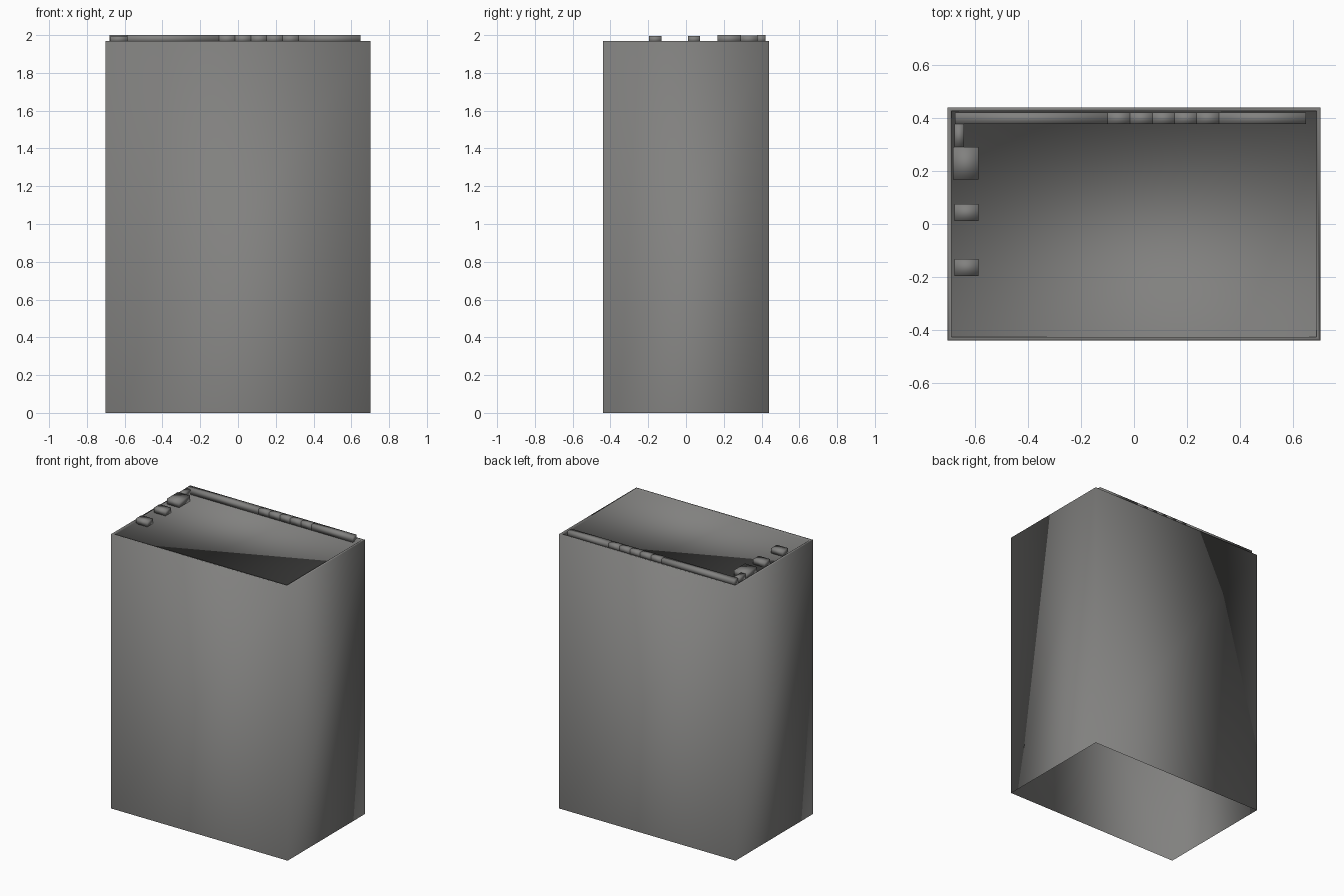
import bpy, bmesh

if "Cube" in bpy.data.objects:
    bpy.data.objects.remove(bpy.data.objects["Cube"])

grey = bpy.data.materials.new("warm grey")
grey.diffuse_color = (0.22, 0.218, 0.212, 1)
grey.use_nodes = True
grey.node_tree.nodes["Principled BSDF"].inputs["Base Color"].default_value = grey.diffuse_color


def finish(name, bm):
    me = bpy.data.meshes.new(name)
    bm.to_mesh(me)
    bm.free()
    me.materials.append(grey)
    for p in me.polygons:
        p.use_smooth = True
    ob = bpy.data.objects.new(name, me)
    bpy.context.collection.objects.link(ob)


def ring(bm, x, y, z):
    return [bm.verts.new((sx * x, sy * y, z))
            for sx, sy in ((-1, -1), (1, -1), (1, 1), (-1, 1))]


def block(name, x0, x1, y0, y1, z1, z0=1.96):
    bm = bmesh.new()
    bmesh.ops.create_cube(bm, size=1)
    for v in bm.verts:
        v.co = (x0 if v.co.x < 0 else x1, y0 if v.co.y < 0 else y1,
                z0 if v.co.z < 0 else z1)
    finish(name, bm)


# Cabinet shell: open underneath, thin rim and shallow recessed top
bm = bmesh.new()
rings = [ring(bm, 0.702, 0.439, 0), ring(bm, 0.702, 0.439, 1.97),
         ring(bm, 0.687, 0.425, 1.97), ring(bm, 0.687, 0.425, 1.96)]
for a, b in zip(rings, rings[1:]):
    for i in range(4):
        j = (i + 1) % 4
        bm.faces.new((a[i], a[j], b[j], b[i]))
bm.faces.new(rings[-1])
finish("cabinet_shell", bm)

# Rail along the back edge, with five short keys in the middle
xs = [-0.675, -0.10, -0.015, 0.07, 0.152, 0.236, 0.32, 0.648]
for i, (x0, x1) in enumerate(zip(xs, xs[1:])):
    name = "back_rail" if i in (0, 6) else "rail_key"
    block(name, x0, x1, 0.376, 0.42, 2.0)

# Blocks along the left edge
block("corner_link", -0.677, -0.641, 0.29, 0.376, 1.997)
block("large_block", -0.681, -0.585, 0.167, 0.29, 2.0)
for y in (0.043, -0.163):
    block("small_block", -0.676, -0.585, y - 0.032, y + 0.032, 1.996)
